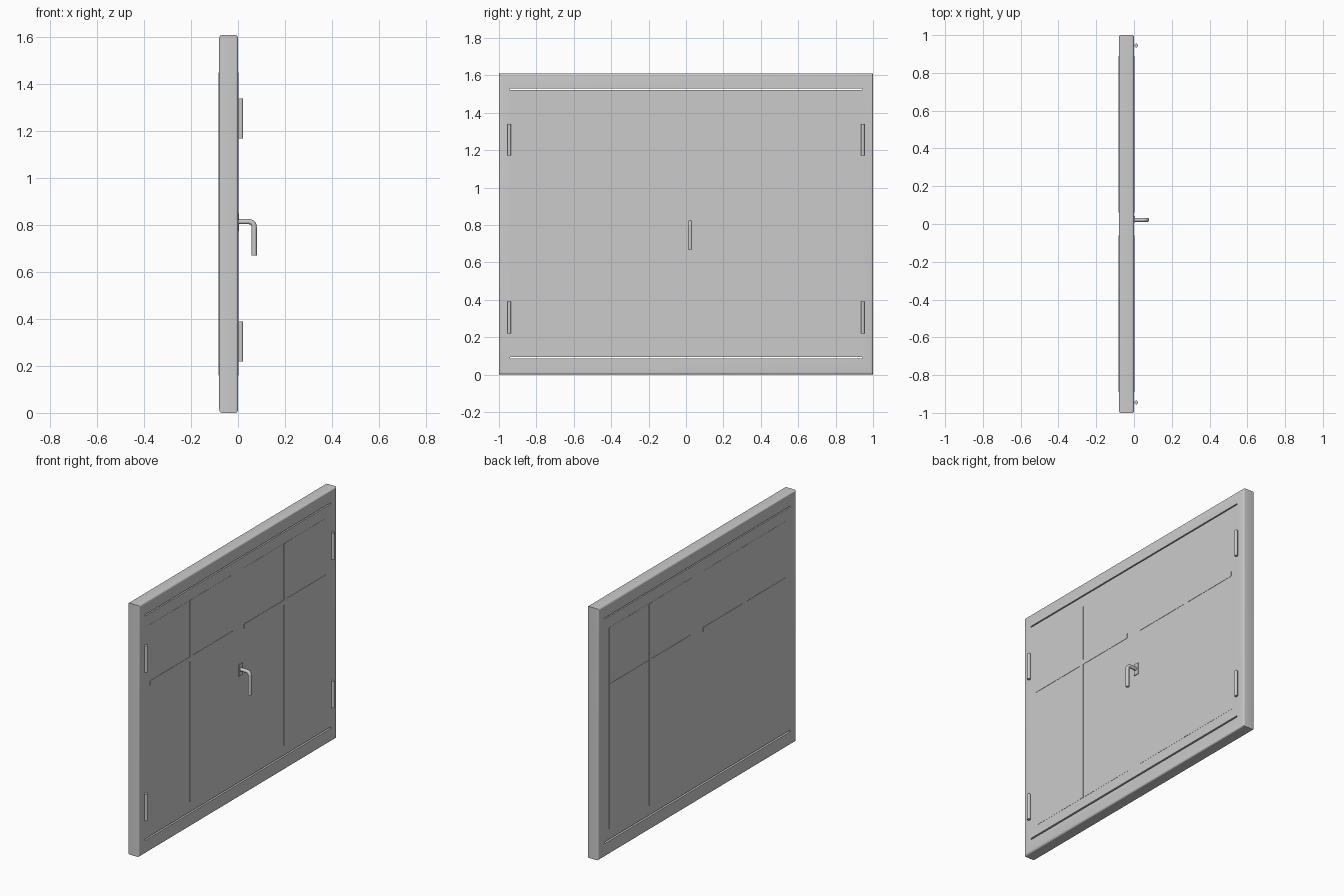
import bpy, bmesh, math
from mathutils import Vector

if "Cube" in bpy.data.objects:
    bpy.data.objects.remove(bpy.data.objects["Cube"])


def make_object(name, bm):
    bmesh.ops.recalc_face_normals(bm, faces=bm.faces[:])
    me = bpy.data.meshes.new(name)
    bm.to_mesh(me)
    bm.free()
    ob = bpy.data.objects.new(name, me)
    bpy.context.collection.objects.link(ob)
    return ob


def box(name, x, y, z):
    bm = bmesh.new()
    bmesh.ops.create_cube(bm, size=1)
    for v in bm.verts:
        v.co = [a + (b - a) * (c + 0.5) for (a, b), c in zip((x, y, z), v.co)]
    return make_object(name, bm)


def ring(name, x, outer, inner, r=0.0):
    """Mitred rectangular ring; outer/inner = (y0, y1, z0, z1), r rounds the outer edges."""
    # profile as (x, fraction from outer to inner edge)
    wide = abs(outer[1] - inner[1])
    prof = [(x[1], 1.0), (x[0], 1.0)]
    if r:
        arc = [i * math.pi / 8 for i in range(5)]
        prof += [(x[0] + r - r * math.cos(a), (r - r * math.sin(a)) / wide) for a in arc]
        prof += [(x[1] - r + r * math.sin(a), (r - r * math.cos(a)) / wide) for a in arc]
    else:
        prof += [(x[0], 0.0), (x[1], 0.0)]
    bm = bmesh.new()
    loops = []
    for iy, iz in ((0, 2), (1, 2), (1, 3), (0, 3)):
        loops.append([bm.verts.new((px,
                                    outer[iy] + (inner[iy] - outer[iy]) * t,
                                    outer[iz] + (inner[iz] - outer[iz]) * t)) for px, t in prof])
    n = len(prof)
    for k in range(4):
        a, b = loops[k], loops[(k + 1) % 4]
        for i in range(n):
            j = (i + 1) % n
            bm.faces.new((a[i], a[j], b[j], b[i]))
    return make_object(name, bm)


def smooth(ob):
    bpy.ops.object.select_all(action='DESELECT')
    ob.select_set(True)
    bpy.context.view_layer.objects.active = ob
    bpy.ops.object.shade_smooth_by_angle(angle=math.radians(35))


# Outer frame with rounded edges
smooth(ring("outer_frame", (-0.08, 0.0), (-1, 1, 0, 1.61), (-0.94, 0.94, 0.085, 1.53), 0.01))

# Two sashes, each with glass, glazing bars and hinges
for side, s in (("left", -1), ("right", 1)):
    def span(a, b):
        return tuple(sorted((s * a, s * b)))
    o, i = span(0.0, 0.94), span(0.06, 0.89)
    ring(side + "_sash", (-0.079, 0.0), (*o, 0.095, 1.522), (*i, 0.16, 1.45))
    box(side + "_glass", (-0.08, 0.001), i, (0.16, 1.45))
    box(side + "_vertical_bar", (-0.083, 0.003), span(0.46, 0.49), (0.16, 1.45))
    box(side + "_horizontal_bar", (-0.082, 0.003), i, (1.06, 1.09))
    for level, z in (("lower", 0.305), ("upper", 1.255)):
        bm = bmesh.new()
        bmesh.ops.create_cone(bm, cap_ends=True, segments=24, radius1=0.01, radius2=0.01, depth=0.17)
        bmesh.ops.translate(bm, vec=(0.012, s * 0.945, z), verts=bm.verts[:])
        smooth(make_object(side + "_" + level + "_hinge", bm))

# Handle plate
box("handle_plate", (0.0, 0.005), (0.007, 0.043), (0.775, 0.85))

# Bent round handle: circular section swept along an L-shaped path
HY, HX, HZ, R, BEND = 0.022, 0.069, 0.815, 0.011, 0.022
path = [(0.0, HZ, 0.0)]
for k in range(9):
    a = k * math.pi / 16
    path.append((HX - BEND + BEND * math.sin(a), HZ - BEND + BEND * math.cos(a), a))
path.append((HX, 0.67, math.pi / 2))
bm = bmesh.new()
rings = []
for px, pz, a in path:
    side_dir, up = Vector((0, 1, 0)), Vector((math.sin(a), 0, math.cos(a)))
    c = Vector((px, HY, pz))
    rings.append([bm.verts.new(c + R * (math.cos(t) * side_dir + math.sin(t) * up))
                  for t in (j * math.tau / 24 for j in range(24))])
for a, b in zip(rings, rings[1:]):
    for j in range(24):
        bm.faces.new((a[j], a[(j + 1) % 24], b[(j + 1) % 24], b[j]))
bm.faces.new(rings[0])
bm.faces.new(rings[-1])
smooth(make_object("handle", bm))
